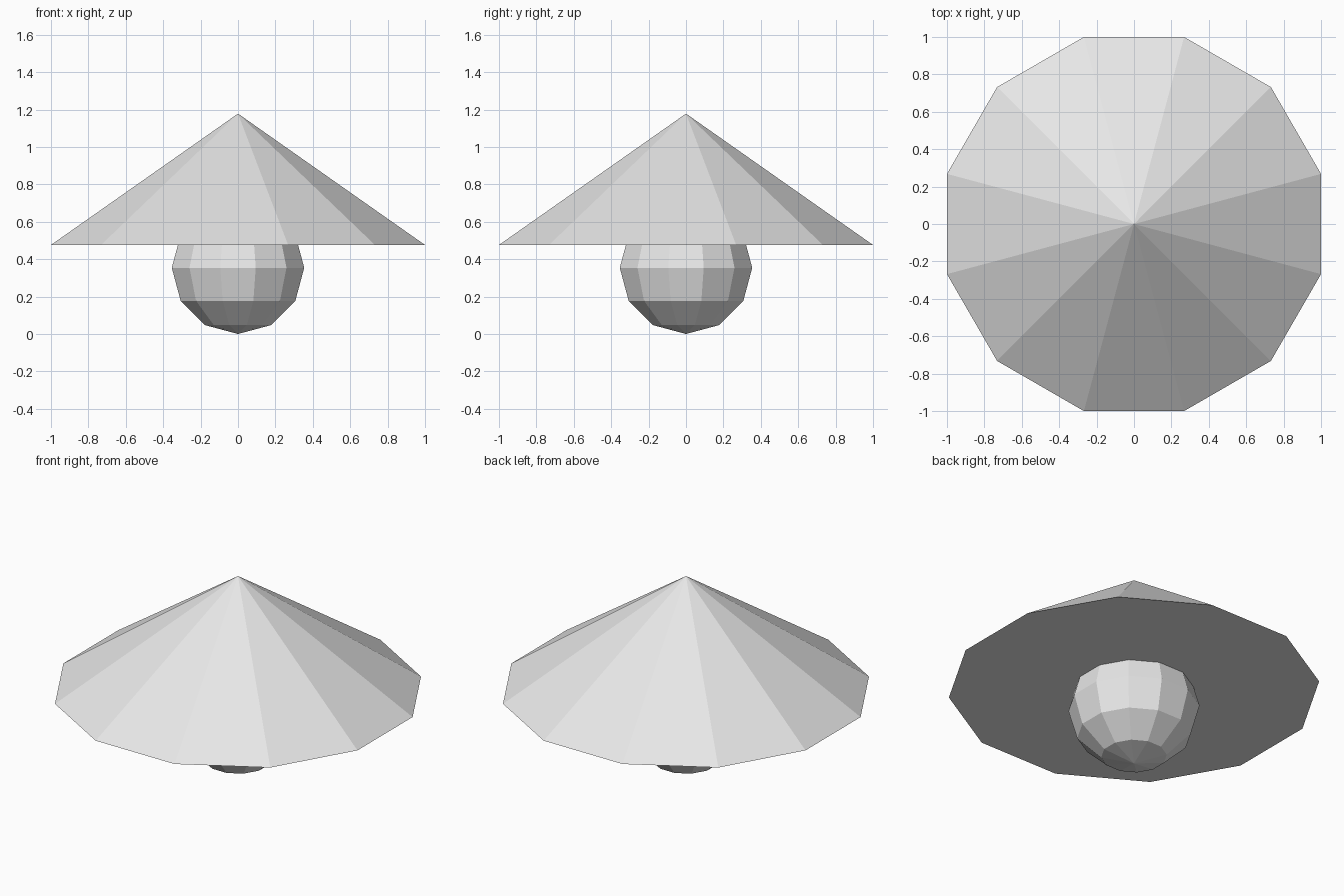
import bpy
from math import cos, pi

cube = bpy.data.objects.get("Cube")
if cube:
    bpy.data.objects.remove(cube, do_unlink=True)

SIDES = 12
GREY = (0.8, 0.8, 0.8, 1)

material = bpy.data.materials.new("light grey")
material.use_nodes = True
material.diffuse_color = GREY
material.node_tree.nodes["Principled BSDF"].inputs["Base Color"].default_value = GREY

# Corner radius that puts the flat sides at the given distance from the axis
def corner_radius(flat):
    return flat / cos(pi / SIDES)

def finish(name):
    obj = bpy.context.object
    obj.name = name
    obj.rotation_euler.z = pi / SIDES   # flat sides face along x and y
    obj.data.materials.append(material)
    bpy.ops.object.transform_apply(location=False, rotation=True, scale=True)
    bpy.ops.object.shade_flat()
    return obj

# Wide conical shade with a closed underside
base, apex = 0.476, 1.178
bpy.ops.mesh.primitive_cone_add(vertices=SIDES, radius1=corner_radius(1), radius2=0,
                                depth=apex - base, location=(0, 0, (base + apex) / 2))
finish("shade")

# Round bulb, partly sunk into the shade
bulb_radius = 0.354
bpy.ops.mesh.primitive_uv_sphere_add(segments=SIDES, ring_count=6, radius=1,
                                     location=(0, 0, bulb_radius))
wide = corner_radius(bulb_radius)
bpy.context.object.scale = (wide, wide, bulb_radius)
finish("bulb")
